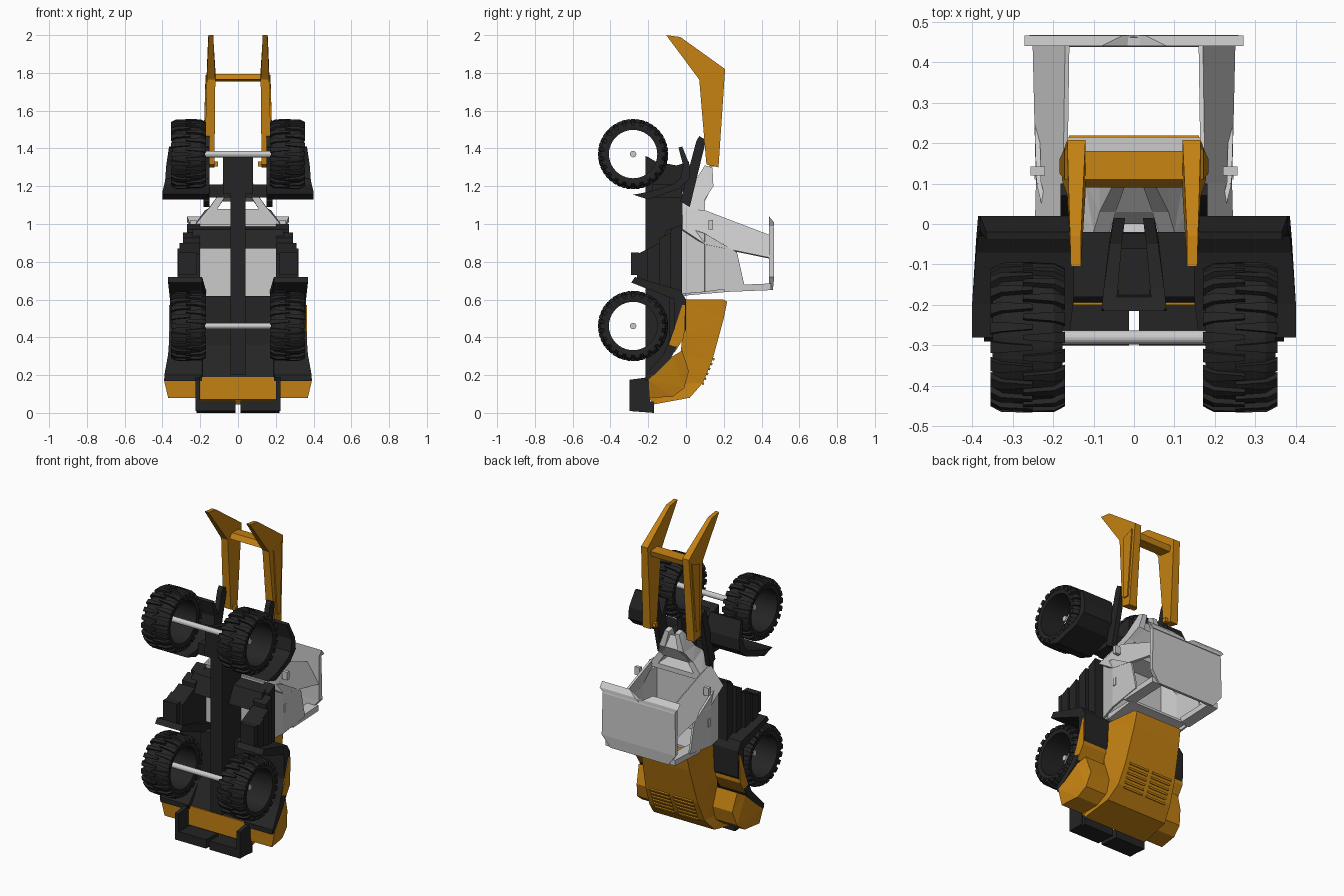
import bpy, bmesh
from math import pi, sin, cos
from mathutils import Vector, Matrix


def material(name, rgb):
    m = bpy.data.materials.new(name)
    m.diffuse_color = (*rgb, 1)
    return m


ORANGE = material("orange_paint", (0.55, 0.22, 0.006))
DARK = material("dark_metal", (0.018, 0.018, 0.019))


def finish(name, bm, mat=None, mirror=False):
    bmesh.ops.recalc_face_normals(bm, faces=bm.faces)
    me = bpy.data.meshes.new(name)
    bm.to_mesh(me)
    bm.free()
    ob = bpy.data.objects.new(name, me)
    bpy.context.collection.objects.link(ob)
    if mat:
        me.materials.append(mat)
    if mirror:
        ob.modifiers.new("mirror", 'MIRROR').use_mirror_merge = False
    return ob


def slab(name, pts, x0, x1, mat=None, mirror=True):
    """Side profile (y, z[, inner x, outer x]) spanning x0..x1, optionally tapered."""
    bm = bmesh.new()
    full = [p if len(p) == 4 else (*p, x0, x1) for p in pts]
    a = [bm.verts.new((p[2], p[0], p[1])) for p in full]
    b = [bm.verts.new((p[3], p[0], p[1])) for p in full]
    bm.faces.new(a)
    bm.faces.new(b[::-1])
    n = len(a)
    for i in range(n):
        j = (i + 1) % n
        bm.faces.new((a[j], a[i], b[i], b[j]))
    bm.normal_update()
    bmesh.ops.triangulate(bm, faces=[f for f in bm.faces if len(f.verts) > 4])
    return finish(name, bm, mat, mirror)


def solid(name, pts, mat=None):
    """Centred profile of (y, z, half width)."""
    return slab(name, [(y, z, -w, w) for y, z, w in pts], 0, 0, mat, False)


def box(name, x, y, z, mat=None, mirror=True):
    return slab(name, [(y[0], z[0]), (y[1], z[0]), (y[1], z[1]), (y[0], z[1])], *x, mat, mirror)


def panel(name, quad, thick=0.012, mat=None):
    """Thin mirrored sheet through four points."""
    bm = bmesh.new()
    bm.faces.new([bm.verts.new(p) for p in quad])
    ob = finish(name, bm, mat, True)
    s = ob.modifiers.new("thickness", 'SOLIDIFY')
    s.thickness, s.offset = thick, 0
    return ob


# Wheels: open tyre rings with two staggered rows of tapered lugs
def tyre(name, zc):
    bm = bmesh.new()
    prof = [(.128, .18), (.155, .176), (.171, .20), (.173, .262),
            (.171, .325), (.155, .349), (.128, .345)]
    n = 40
    rings = [[bm.verts.new((x, -.28 + r * cos(2 * pi * k / n), zc + r * sin(2 * pi * k / n)))
              for r, x in prof] for k in range(n)]
    for k in range(n):
        A, B = rings[k], rings[(k + 1) % n]
        for i in range(len(prof)):
            j = (i + 1) % len(prof)
            bm.faces.new((A[i], A[j], B[j], B[i]))
    lugs = 22
    for side in (-1, 1):
        for k in range(lugs):
            t = 2 * pi * (k + (.5 if side > 0 else 0)) / lugs
            rot = Matrix.Translation((.2625, -.28, zc)) @ Matrix.Rotation(t, 4, 'X')
            rows = [(-.012, .006, .186, .160), (.066, .012, .184, .160), (.092, .014, .170, .146)]
            sec = []
            for x, w, top, low in rows:
                sec.append([bm.verts.new(rot @ Vector((x * side, s * w, r)))
                            for s, r in ((-1, low), (1, low), (1, top), (-1, top))])
            for p, q in zip(sec, sec[1:]):
                for i in range(4):
                    bm.faces.new((p[i], p[(i + 1) % 4], q[(i + 1) % 4], q[i]))
            bm.faces.new(sec[0])
            bm.faces.new(sec[-1])
    finish(name, bm, DARK, True)


for label, zc in (("front", 1.37), ("rear", .46)):
    tyre(label + "_tyres", zc)
    bm = bmesh.new()
    bmesh.ops.create_cone(bm, cap_ends=True, segments=16, radius1=.017, radius2=.017, depth=.56,
                          matrix=Matrix.Translation((0, -.28, zc)) @ Matrix.Rotation(pi / 2, 4, 'Y'))
    finish(label + "_axle", bm)

# Chassis spine, front tower and rear belly
solid("chassis_spine", [(-.215, .2, .04), (-.15, .2, .04), (-.03, .4, .04), (-.02, 1.2, .04),
                        (-.06, 1.3, .04), (-.215, 1.3, .04)], DARK)
slab("front_tower", [(-.21, 1.36, .045, .08), (-.16, 1.33, .04, .075), (-.05, 1.31, .03, .06),
                     (.015, 1.33, .022, .05), (.015, 1.2, .022, .05), (-.03, 1.16, .03, .06),
                     (-.215, 1.16, .045, .08)], 0, 0, DARK)
solid("tower_base", [(-.215, 1.16, .075), (-.215, 1.36, .075), (-.18, 1.34, .075), (-.16, 1.16, .075)], DARK)
box("front_crossmember", (-.15, .15), (-.18, -.02), (1.14, 1.21), DARK, False)
solid("middle_crossmember", [(-.15, .87, .25), (-.02, .87, .25), (-.02, .99, .23), (-.10, .97, .24)], DARK)
solid("rear_belly", [(-.2, .18, .37), (-.17, .18, .37), (-.04, .38, .2), (-.04, .62, .2),
                     (-.09, .62, .2), (-.09, .36, .2)], DARK)

# Fenders
slab("front_fender", [(-.28, 1.155, .16, .4), (-.20, 1.13, .15, .4), (-.04, 1.185, .15, .39),
                      (.02, 1.24, .15, .385), (.02, 1.31, .15, .38), (-.02, 1.41, .15, .365),
                      (-.04, 1.405, .15, .365), (-.015, 1.31, .15, .38), (-.03, 1.24, .15, .385),
                      (-.07, 1.21, .15, .39), (-.2, 1.17, .15, .4)], 0, 0, DARK)
slab("rear_fender", [(-.29, .69, .19, .37), (-.27, .72, .19, .37), (-.03, .65, .17, .36),
                     (.0, .6, .17, .36), (.0, .44, .17, .36), (-.08, .29, .18, .37),
                     (-.2, .17, .19, .39), (-.215, .2, .19, .39), (-.12, .31, .19, .37),
                     (-.06, .45, .17, .36), (-.06, .6, .17, .36)], 0, 0, DARK)

# Boarding steps, stacked outward and down
steps = [(-.08, -.02, .64, 1.0, .27), (-.14, -.08, .655, .955, .29),
         (-.20, -.14, .67, .90, .31), (-.26, -.20, .685, .87, .32)]
for i, (y0, y1, z0, z1, w) in enumerate(steps):
    slab(f"step_{i + 1}", [(y0, z0), (y1, z0 - .015), (y1, z1), (y0, z1 - .03)], .2, w, DARK)
box("step_foot", (.22, .315), (-.29, -.25), (.73, .85), DARK)

# Engine hood, side panels and counterweight
solid("engine_hood", [(-.02, .6, .19), (.195, .6, .165), (.218, .59, .16), (.2, .5, .165), (.14, .28, .18),
                      (.09, .16, .19), (.02, .08, .21), (-.17, .045, .22), (-.19, .07, .22),
                      (-.1, .15, .2), (-.03, .3, .2), (-.02, .4, .2)], ORANGE)
slab("counterweight_flank", [(-.195, .08, .2, .37), (-.07, .085, .2, .355), (-.01, .13, .18, .345),
                             (.015, .22, .17, .33), (-.02, .33, .17, .34), (-.07, .30, .18, .36),
                             (-.2, .175, .2, .392)], 0, 0, ORANGE)
slab("hood_side_panel", [(-.09, .36), (-.02, .57), (-.005, .57), (-.01, .40), (-.06, .32)], .19, .366, ORANGE)
box("counterweight_face", (-.22, .22), (-.2, -.17), (.07, .19), ORANGE, False)
for i in range(6):
    t = i / 5
    y, z = .085 + .055 * t, .15 + .13 * t
    slab(f"grille_slat_{i + 1}", [(y, z), (y + .008, z - .003), (y + .012, z + .008), (y + .005, z + .012)],
         .015, .15, ORANGE)

# Bumper: low plate in two halves with upright cheeks
slab("bumper_plate", [(-.30, .01), (-.17, .0), (-.17, .06), (-.30, .065)], .012, .22, DARK)
slab("bumper_cheek", [(-.30, .01), (-.19, .01), (-.19, .19), (-.30, .175)], .2, .225, DARK)
slab("bumper_wing", [(-.215, .17, .2, .385), (-.16, .17, .2, .37), (-.16, .195, .2, .37),
                     (-.215, .2, .2, .39)], 0, 0, DARK)

# Cab: tub, doors, pillars and roof
box("cab_floor", (-.2, .2), (-.03, .0), (.62, 1.0), None, False)
solid("cab_back_wall", [(-.02, .62, .19), (.215, .64, .2), (.215, .655, .2), (-.02, .655, .19)])
panel("cab_door", [(.205, -.02, .63), (.205, -.02, .99), (.235, .1, .95), (.235, .1, .64)])
panel("door_upper", [(.235, .1, .64), (.235, .1, .95), (.24, .27, .85), (.24, .31, .67)])
panel("front_pillar", [(.237, .1, .89), (.245, .44, .82), (.165, .44, .94), (.17, .1, 1.07)])
panel("front_corner", [(.24, -.02, .97), (.237, .1, .89), (.17, .1, 1.07), (.15, -.02, 1.08)])
slab("rear_pillar", [(.2, .64), (.45, .65), (.45, .685), (.2, .675)], .17, .24)
box("door_handle", (.235, .246), (.11, .13), (.77, .82))
box("mirror", (.22, .255), (.12, .142), (.97, 1.02))
solid("cab_roof", [(.437, .655, .2), (.46, .65, .2), (.467, .72, .255), (.465, .98, .25),
                   (.46, 1.0, .25), (.44, 1.0, .25), (.44, .72, .25)])
slab("roof_visor", [(.44, .99, 0, .25), (.467, .99, 0, .25), (.465, 1.01, .03, .27),
                    (.44, 1.04, .08, .27)], 0, 0)

# Tapered nose running to the loader pivot
slab("nose_beam", [(-.02, .98, .17, .225), (.10, 1.05, .13, .18), (.10, 1.13, .075, .12),
                   (.145, 1.2, .045, .085), (.14, 1.30, .02, .05), (.10, 1.31, .02, .05),
                   (.03, 1.2, .045, .085), (-.02, 1.16, .06, .1)], 0, 0)
solid("nose_front", [(.0, 1.15, .09), (.1, 1.12, .1), (.14, 1.2, .05), (.11, 1.27, .04), (.03, 1.2, .06)])
solid("dashboard", [(-.02, 1.0, .19), (.10, 1.03, .17), (.10, 1.06, .16), (-.02, 1.08, .15)])

# Lift cylinders, loader arms and cross tubes
slab("lift_cylinder", [(-.03, 1.12), (.02, 1.09), (.10, 1.42), (.098, 1.45), (.07, 1.465), (.055, 1.44)],
     .15, .182, DARK)
arm = [(-.105, 2.0, .131, .156), (-.03, 1.99, .131, .158), (.207, 1.82, .12, .165),
       (.172, 1.30, .125, .178), (.108, 1.315, .125, .178), (.07, 1.765, .12, .165)]
slab("loader_arm", arm, 0, 0, ORANGE)
slab("arm_rib", [(.11, 1.76, .16, .172), (.185, 1.79, .16, .172), (.16, 1.36, .17, .184),
                 (.125, 1.36, .17, .184)], 0, 0, ORANGE)
solid("arm_cross_tube", [(.09, 1.765, .13), (.11, 1.795, .13), (.18, 1.79, .13), (.17, 1.755, .13)], ORANGE)
slab("arm_pivot_pin", [(.125, 1.305), (.15, 1.305), (.15, 1.33), (.125, 1.33)], .105, .13, ORANGE)
